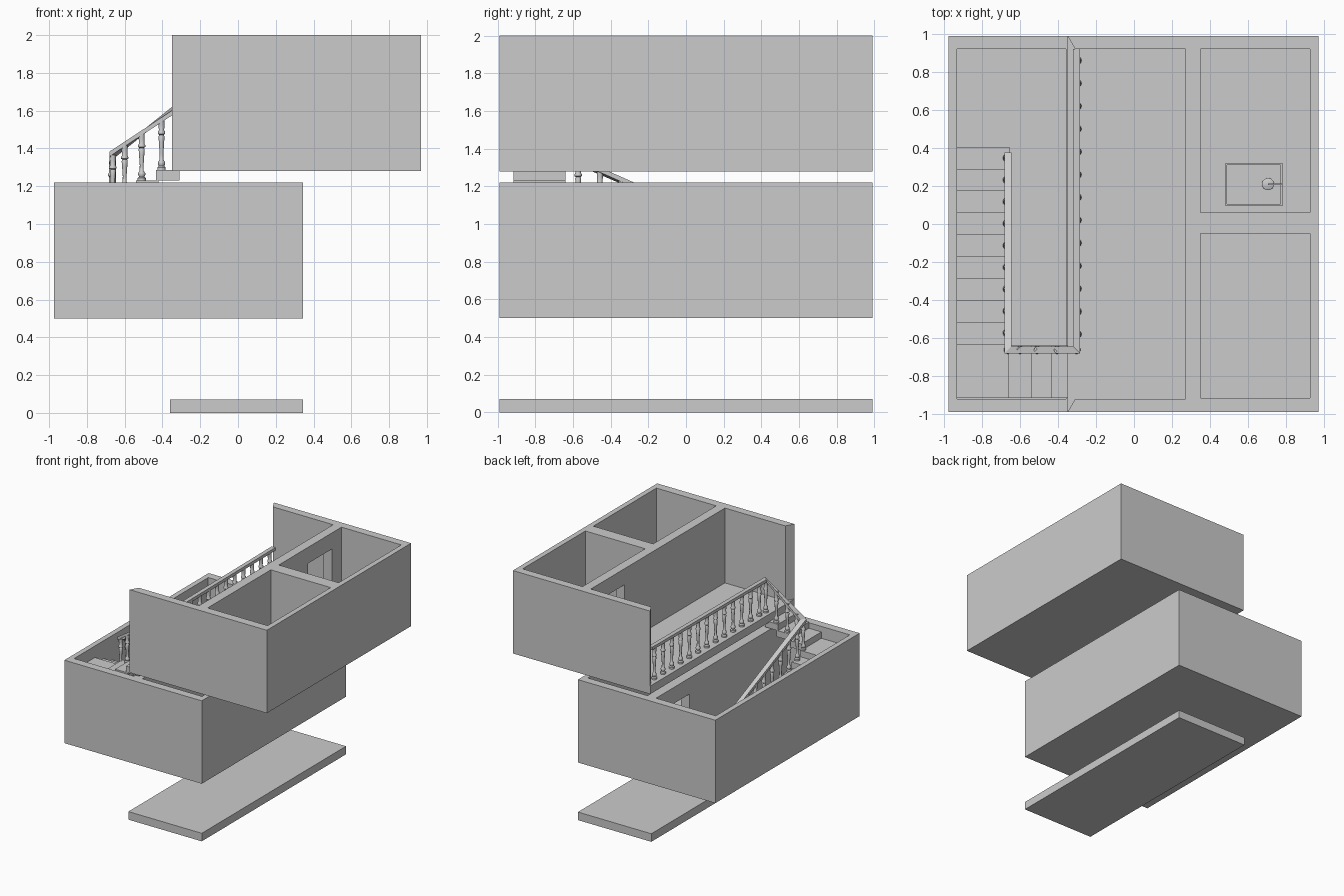
import bpy, bmesh, math
from mathutils import Vector

if "Cube" in bpy.data.objects:
    bpy.data.objects.remove(bpy.data.objects["Cube"])


def make(name, bm):
    bmesh.ops.recalc_face_normals(bm, faces=bm.faces)
    me = bpy.data.meshes.new(name)
    bm.to_mesh(me)
    bm.free()
    ob = bpy.data.objects.new(name, me)
    bpy.context.scene.collection.objects.link(ob)
    return ob


def prism(name, pts, z0, z1):
    bm = bmesh.new()
    f = bm.faces.new([bm.verts.new((x, y, z0)) for x, y in pts])
    r = bmesh.ops.extrude_face_region(bm, geom=[f], use_keep_orig=True)
    top = [v for v in r["geom"] if isinstance(v, bmesh.types.BMVert)]
    bmesh.ops.translate(bm, verts=top, vec=(0, 0, z1 - z0))
    return make(name, bm)


def box(name, x0, x1, y0, y1, z0, z1):
    return prism(name, [(x0, y0), (x1, y0), (x1, y1), (x0, y1)], z0, z1)


def carve(ob, cutters):
    for c in cutters:
        m = ob.modifiers.new("carve", "BOOLEAN")
        m.operation, m.solver, m.object = "DIFFERENCE", "EXACT", c
        c.hide_render = True
    dg = bpy.context.evaluated_depsgraph_get()
    me = bpy.data.meshes.new_from_object(ob.evaluated_get(dg))
    ob.modifiers.clear()
    ob.data = me
    for c in cutters:
        bpy.data.objects.remove(c)


def lathe(name, loc, profile, sides=12):
    bm = bmesh.new()
    rings = [[bm.verts.new((loc[0] + r * math.cos(math.tau * i / sides),
                            loc[1] + r * math.sin(math.tau * i / sides), loc[2] + z))
              for i in range(sides)] for r, z in profile]
    for a, b in zip(rings, rings[1:]):
        for i in range(sides):
            j = (i + 1) % sides
            bm.faces.new((a[i], a[j], b[j], b[i])).smooth = True
    bm.faces.new(rings[0][::-1])
    bm.faces.new(rings[-1])
    ob = make(name, bm)
    ob.data.set_sharp_from_angle(angle=math.radians(40))
    return ob


# Ground slab
box("entrance_slab", -.36, .345, -.99, .99, 0, .07)

# Lower storey: stairwell and hall joined by a doorway
lower = box("lower_storey", -.975, .345, -.99, .99, .5, 1.22)
carve(lower, [box("cut_stairwell", -.93, -.357, -.92, .92, .57, 1.4),
              box("cut_hall", -.275, .30, -.92, .92, .57, 1.4),
              box("cut_door", -.45, -.2, .46, .79, .571, 1.08)])

# Upper storey: two rooms and an open landing with bevelled wall ends
upper = box("upper_storey", -.35, .97, -.99, .99, 1.28, 2)
landing = [(-.31, -.92), (.27, -.92), (.27, .92), (-.31, .92),
           (-.388, 1.06), (-.6, 1.06), (-.6, -1.06), (-.388, -1.06)]
carve(upper, [prism("cut_landing", landing, 1.35, 2.2),
              box("cut_back_room", .35, .925, .06, .92, 1.35, 2.2),
              box("cut_front_room", .35, .925, -.915, -.05, 1.35, 2.2),
              box("cut_door", .2, .45, .46, .79, 1.351, 1.86)])

# Stairs: straight flight, corner landing, short flight
rise, base, pitch = .055, .57, .115


def tread(n, x0, x1, y0, y1):
    top = base + rise * n
    box(f"tread_{n}", x0, x1, y0, y1, top - rise, top)
    return top


tops = {}
for n in range(1, 10):
    y1 = .405 - pitch * (n - 1)
    tops[n] = tread(n, -.93, -.655, y1 - pitch - .01, y1)
tops[10] = tread(10, -.93, -.65, -.915, -.635)
for n, x0, x1 in [(11, -.66, -.53), (12, -.54, -.42), (13, -.435, -.31)]:
    tops[n] = tread(n, x0, x1, -.915, -.64)

# Handrail: mitred rectangular section swept along the stair path
path = [Vector(p) for p in [(-.303, .92, 1.64), (-.303, -.662, 1.63),
                            (-.663, -.662, 1.37), (-.663, .375, .92)]]
hw, hh = .018, .013
bm = bmesh.new()
rings = []
for i, p in enumerate(path):
    off = Vector((0, 0, 0))
    for a, b in [(i - 1, i), (i, i + 1)]:
        if a >= 0 and b < len(path):
            d = path[b] - path[a]
            nrm = Vector((round(-d.y / max(abs(d.x), abs(d.y))),
                          round(d.x / max(abs(d.x), abs(d.y))), 0))
            if (off - nrm * hw).length > 1e-4:
                off += nrm * hw
    up = Vector((0, 0, hh))
    rings.append([bm.verts.new(v) for v in (p + off - up, p + off + up,
                                           p - off + up, p - off - up)])
for a, b in zip(rings, rings[1:]):
    for i in range(4):
        j = (i + 1) % 4
        bm.faces.new((a[i], a[j], b[j], b[i]))
bm.faces.new(rings[0])
bm.faces.new(rings[-1])
make("handrail", bm)

# Turned balusters
shape = [(.022, 0), (.022, .05), (.014, .08), (.019, .12), (.019, .16), (.011, .2),
         (.010, .32), (.014, .55), (.016, .66), (.012, .69), (.019, .71),
         (.019, .75), (.014, .78), (.016, .9), (.016, 1)]


def baluster(name, x, y, z0, z1):
    lathe(name, (x, y, z0), [(r, t * (z1 - z0)) for r, t in shape])


for i in range(13):
    baluster(f"landing_baluster_{i}", -.298, .86 - .12 * i, 1.35, 1.63)
baluster("landing_corner_baluster", -.303, -.662, 1.35, 1.625)
for n, x in [(11, -.60), (12, -.51), (13, -.405)]:
    baluster(f"short_flight_baluster_{n}", x, -.662, tops[n],
             1.37 + (x + .663) * .26 / .36)
baluster("corner_baluster", -.663, -.662, tops[10], 1.365)
for n in range(1, 10):
    y = .405 - pitch * (n - .5)
    baluster(f"long_flight_baluster_{n}", -.668, y, tops[n],
             1.37 - (y + .662) * .45 / 1.037)

# Basin with drain and tap in the back room
basin = box("basin", .48, .78, .095, .32, 1.35, 1.48)
carve(basin, [box("cut_bowl", .49, .77, .105, .31, 1.40, 1.6)])
lathe("basin_drain", (.705, .21, 1.395), [(.032, 0), (.032, .015), (.028, .018)], 20)
box("basin_tap", .705, .78, .206, .214, 1.48, 1.49)
